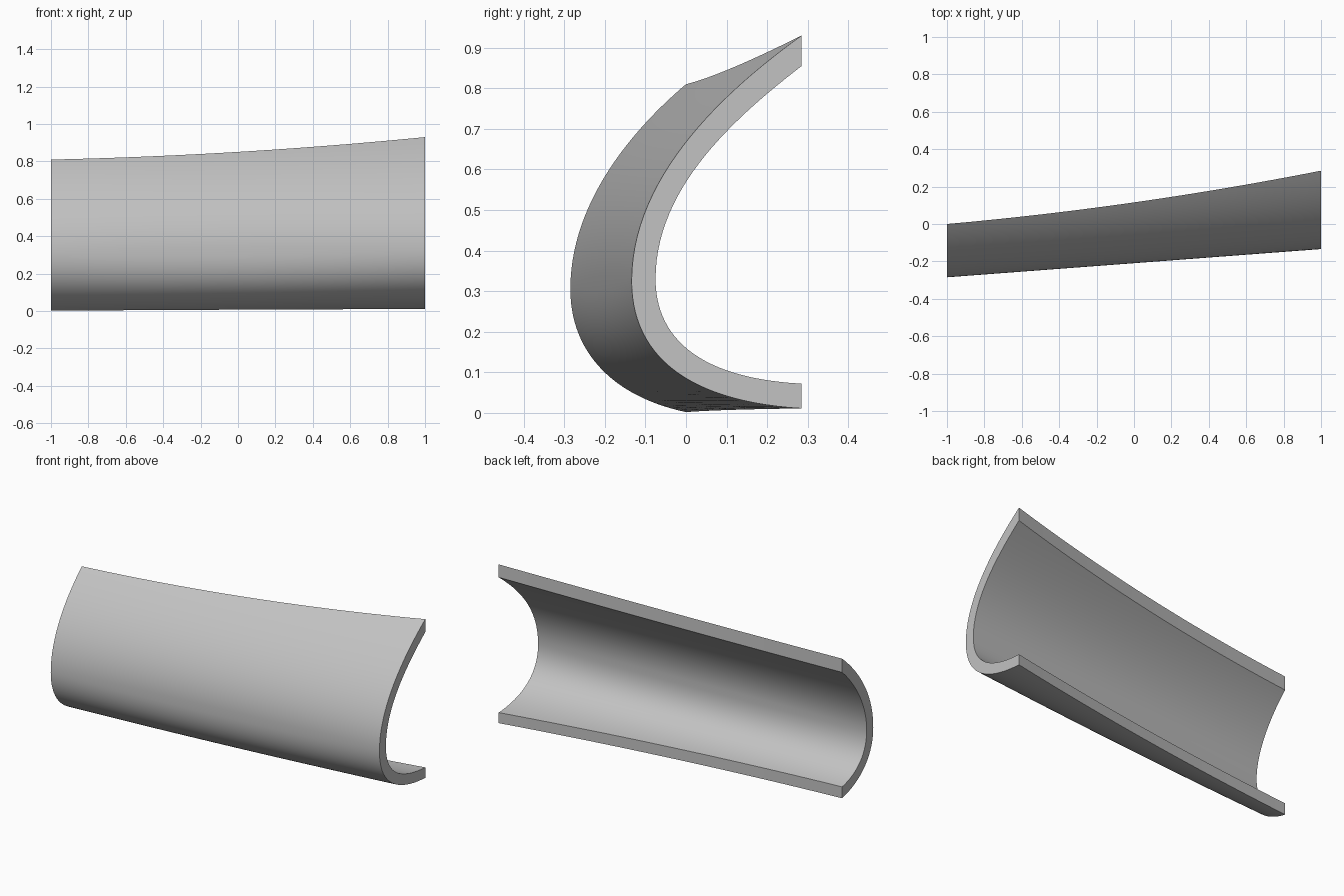
import bpy, bmesh, math
from mathutils import Vector
from mathutils.geometry import interpolate_bezier

cube = bpy.data.objects.get("Cube")
if cube:
    bpy.data.objects.remove(cube, do_unlink=True)

STATIONS = 24   # steps along the length
STEPS = 28      # points per half profile

# Bezier control points (y, z), from top edge round the front to bottom edge
OUTER_NARROW = [(0, .81), (-.13, .70), (-.285, .52), (-.285, .305),
                (-.285, .15), (-.18, .04), (0, .002)]
OUTER_WIDE = [(.285, .93), (.09, .79), (-.134, .58), (-.134, .325),
              (-.134, .145), (0, .028), (.285, .011)]
INNER_NARROW = [(0, .731), (-.11, .63), (-.225, .47), (-.225, .31),
                (-.225, .18), (-.14, .095), (0, .068)]
INNER_WIDE = [(.285, .855), (.11, .72), (-.075, .55), (-.075, .33),
              (-.075, .18), (.04, .085), (.285, .072)]
# Sag of each control point halfway along the length
SAG = [(-.027, -.019), (-.02, -.015), (-.005, -.005), (0, 0),
       (-.005, 0), (-.02, 0), (-.027, .001)]


def profile(narrow, wide, t):
    """Blend the two end profiles at t and sample the curve."""
    x, bow = 2 * t - 1, 4 * t * (1 - t)
    pts = [Vector((x, *(a + (b - a) * t + s * bow for a, b, s in zip(p, q, sag))))
           for p, q, sag in zip(narrow, wide, SAG)]
    upper = interpolate_bezier(*pts[:4], STEPS)
    lower = interpolate_bezier(*pts[3:], STEPS)
    return upper + lower[1:]


# Curved shell: closed cross-sections joined along the length
bm = bmesh.new()
rings = []
for i in range(STATIONS + 1):
    t = i / STATIONS
    outer = profile(OUTER_NARROW, OUTER_WIDE, t)
    inner = profile(INNER_NARROW, INNER_WIDE, t)
    rings.append([bm.verts.new(p) for p in outer + inner[::-1]])

n = len(rings[0])
for a, b in zip(rings, rings[1:]):
    for j in range(n):
        k = (j + 1) % n
        bm.faces.new((a[j], a[k], b[k], b[j]))

# End faces between the outer and inner curves
for ring in (rings[0], rings[-1]):
    for j in range(n // 2 - 1):
        bm.faces.new((ring[j], ring[j + 1], ring[n - 2 - j], ring[n - 1 - j]))

bmesh.ops.recalc_face_normals(bm, faces=bm.faces)
mesh = bpy.data.meshes.new("curved_shell")
bm.to_mesh(mesh)
bm.free()
shell = bpy.data.objects.new("curved_shell", mesh)
bpy.context.collection.objects.link(shell)

# Plain grey material
grey = bpy.data.materials.new("light_grey")
grey.use_nodes = True
colour = (.54, .54, .54, 1)
grey.diffuse_color = colour
grey.node_tree.nodes["Principled BSDF"].inputs["Base Color"].default_value = colour
mesh.materials.append(grey)

# Smooth surfaces with sharp rims
for ob in bpy.context.selected_objects:
    ob.select_set(False)
shell.select_set(True)
bpy.context.view_layer.objects.active = shell
bpy.ops.object.shade_smooth_by_angle(angle=math.radians(30))
